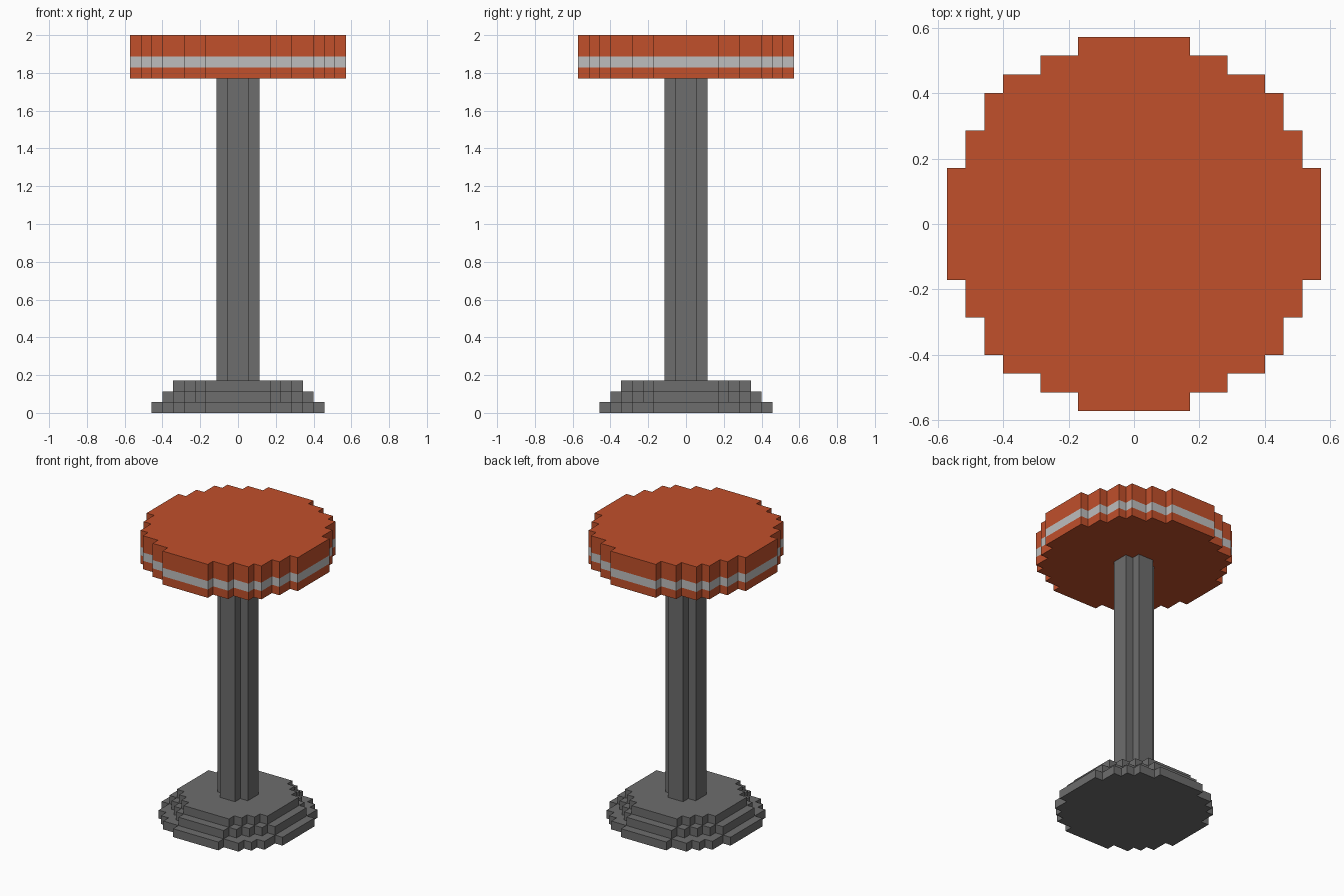
import bpy
import bmesh

UNIT = 2 / 35  # size of one block

cube = bpy.data.objects.get("Cube")
if cube:
    bpy.data.objects.remove(cube, do_unlink=True)


def make_material(name, rgb):
    mat = bpy.data.materials.new(name)
    mat.use_nodes = True
    mat.diffuse_color = (*rgb, 1)
    mat.node_tree.nodes["Principled BSDF"].inputs["Base Color"].default_value = (*rgb, 1)
    return mat


orange = make_material("burnt_orange", (0.533, 0.080, 0.024))
silver = make_material("light_grey", (0.515, 0.515, 0.515))
steel = make_material("dark_grey", (0.153, 0.153, 0.153))


def stepped_outline(corners):
    """Full outline from one quadrant's outer corners, turned four times."""
    quarter = [corners[0]]
    for (_, y), nxt in zip(corners, corners[1:]):
        quarter += [(nxt[0], y), nxt]
    outline = []
    for _ in range(4):
        outline += quarter
        quarter = [(-y, x) for x, y in quarter]
    return outline


def stepped_disc(name, corners, levels, mats, bands=None):
    """Blocky disc extruded through the levels; bands gives each level's material."""
    outline = stepped_outline(corners)
    bands = bands or [0] * (len(levels) - 1)
    n = len(outline)
    bm = bmesh.new()
    rings = [[bm.verts.new((x * UNIT, y * UNIT, z * UNIT)) for x, y in outline]
             for z in levels]
    bm.faces.new(rings[0][::-1])
    bm.faces.new(rings[-1])
    for low, high, band in zip(rings, rings[1:], bands):
        for i in range(n):
            j = (i + 1) % n
            bm.faces.new((low[i], low[j], high[j], high[i])).material_index = band
    mesh = bpy.data.meshes.new(name)
    bm.to_mesh(mesh)
    bm.free()
    for mat in mats:
        mesh.materials.append(mat)
    obj = bpy.data.objects.new(name, mesh)
    bpy.context.collection.objects.link(obj)
    return obj


# Foot: three shrinking blocky tiers
stepped_disc("base_lower", [(8, 3), (7, 5), (6, 6), (5, 7), (3, 8)], [0, 1], [steel])
stepped_disc("base_middle", [(7, 3), (6, 4), (5, 5), (4, 6), (3, 7)], [1, 2], [steel])
stepped_disc("base_upper", [(6, 3), (5, 4), (4, 5), (3, 6)], [2, 3], [steel])

# Post: square column with notched corners
stepped_disc("post", [(2, 1), (1, 2)], [3, 31], [steel])

# Seat: round cushion with a trim band
stepped_disc("seat", [(10, 3), (9, 5), (8, 7), (7, 8), (5, 9), (3, 10)],
             [31, 32, 33, 35], [orange, silver], bands=[0, 1, 0])
